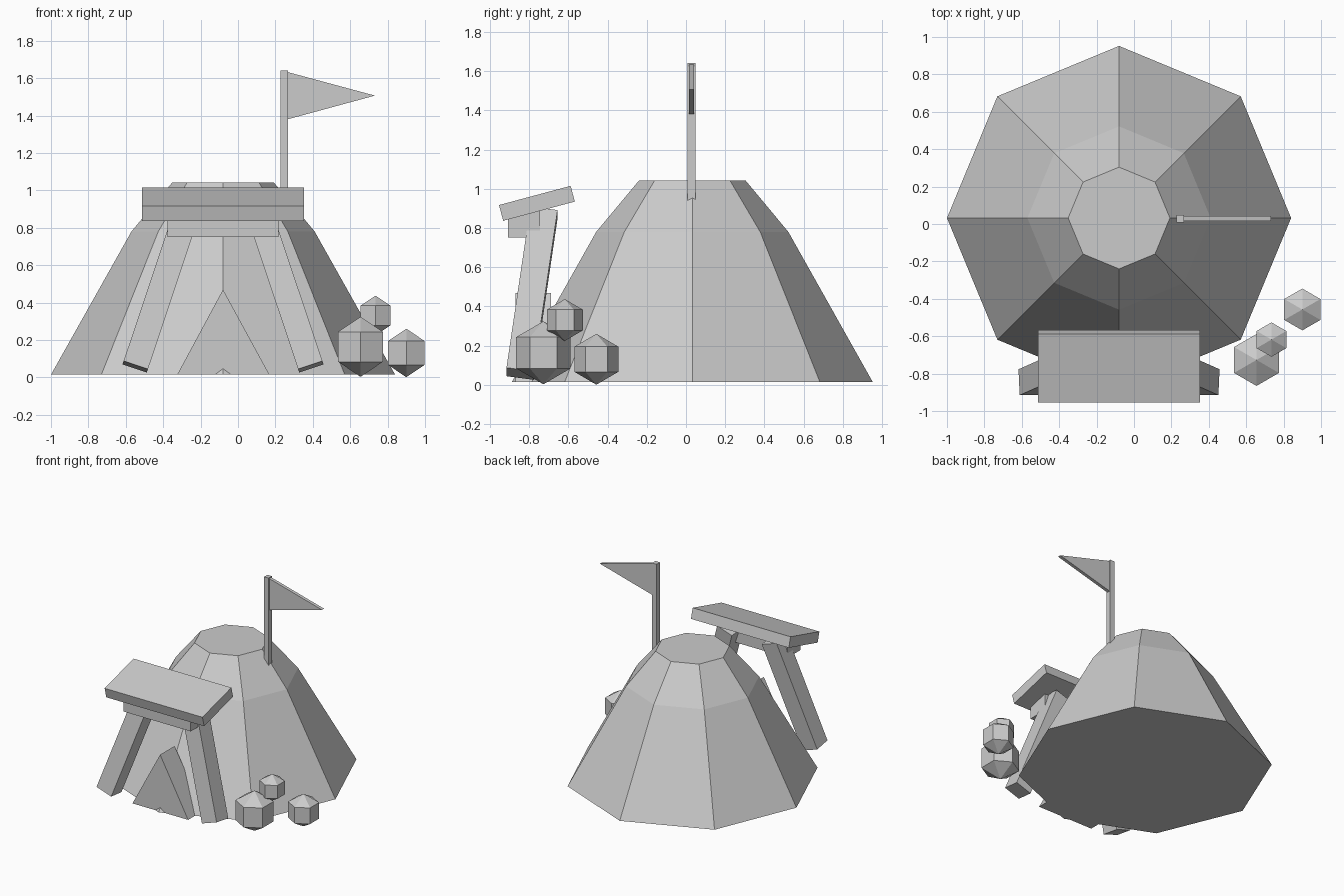
import bpy
from math import cos, sin, pi, radians
from mathutils import Matrix, Euler

if "Cube" in bpy.data.objects:
    bpy.data.objects.remove(bpy.data.objects["Cube"])

CX = -0.08  # symmetry line of the tent and porch


def mesh_object(name, verts, faces):
    mesh = bpy.data.meshes.new(name)
    mesh.from_pydata(verts, [], faces)
    ob = bpy.data.objects.new(name, mesh)
    bpy.context.collection.objects.link(ob)
    return ob


def stack(name, center, rings, n, phase=0.0):
    """Low-poly solid from stacked (radius, z) rings, capped at both ends."""
    x, y, z = center
    verts = [(x + r * cos(phase + 2 * pi * i / n), y + r * sin(phase + 2 * pi * i / n), z + h)
             for r, h in rings for i in range(n)]
    faces = [(k * n + i, k * n + (i + 1) % n, (k + 1) * n + (i + 1) % n, (k + 1) * n + i)
             for k in range(len(rings) - 1) for i in range(n)]
    faces.append(tuple(reversed(range(n))))
    faces.append(tuple(range(len(verts) - n, len(verts))))
    return mesh_object(name, verts, faces)


def box(name, center, size, rot=(0, 0, 0)):
    bpy.ops.mesh.primitive_cube_add(size=1)
    ob = bpy.context.object
    ob.name = name
    rotation = Euler([radians(a) for a in rot]).to_matrix().to_4x4()
    ob.data.transform(Matrix.Translation(center) @ rotation @ Matrix.Diagonal((*size, 1)))
    return ob


def tri_prism(name, points, y0, y1):
    """Counter-clockwise XZ triangle extruded from y0 (front) to y1 (back)."""
    verts = [(x, y, z) for y in (y0, y1) for x, z in points]
    return mesh_object(name, verts, [(0, 1, 2), (5, 4, 3), (0, 3, 4, 1), (1, 4, 5, 2), (2, 5, 3, 0)])


# Eight-sided tent
stack("tent", (CX, 0.032, 0), [(0.92, 0.015), (0.49, 0.78), (0.272, 1.042)], 8)

# Entrance flap
tri_prism("door", [(-0.325, 0.015), (0.168, 0.015), (CX, 0.47)], -0.87, -0.687)

# Porch: two leaning legs, cross beam and sloped roof
for side, label in ((-1, "left"), (1, "right")):
    box("porch_leg_" + label, (CX + side * 0.332, -0.785, 0.468),
        (0.137, 0.14, 0.875), (-8, -side * 18.5, 0))
box("porch_beam", (CX, -0.827, 0.818), (0.595, 0.163, 0.135))
box("porch_roof", (CX, -0.76, 0.926), (0.866, 0.378, 0.083), (15, 0, 0))

# Flag on its pole
box("flag_pole", (0.246, 0.028, 1.27), (0.04, 0.042, 0.74))
tri_prism("flag", [(0.246, 1.375), (0.732, 1.507), (0.246, 1.638)], 0.016, 0.042)

# Hexagonal bushes
for i, (x, y, z, r) in enumerate([(0.655, -0.727, 0.164, 0.16),
                                  (0.90, -0.457, 0.131, 0.129),
                                  (0.735, -0.618, 0.331, 0.106)]):
    ball = [(0.001, -r), (0.866 * r, -0.5 * r), (0.866 * r, 0.5 * r), (0.001, r)]
    stack("bush_%d" % (i + 1), (x, y, z), ball, 6, pi / 2)
